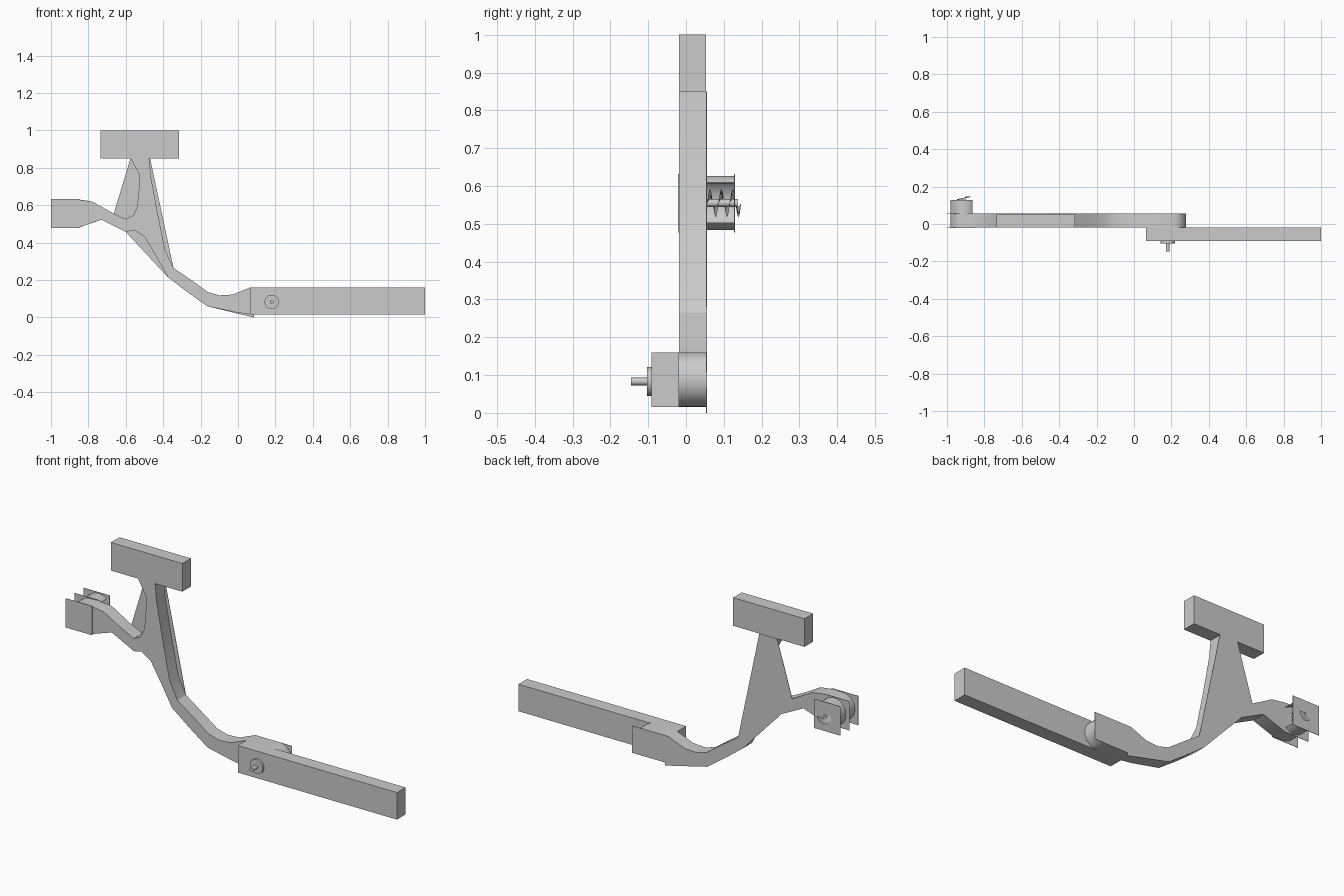
import bpy, bmesh
from math import sin, cos, pi, radians

if "Cube" in bpy.data.objects:
    bpy.data.objects.remove(bpy.data.objects["Cube"])

Y0, Y1 = -0.019, 0.053          # front and back of the main frame
HUB = (-0.91, 0.555)            # wheel centre in x, z
R = 0.072


def finish(name, bm, smooth=True):
    bmesh.ops.recalc_face_normals(bm, faces=bm.faces)
    me = bpy.data.meshes.new(name)
    bm.to_mesh(me)
    bm.free()
    ob = bpy.data.objects.new(name, me)
    bpy.context.collection.objects.link(ob)
    if smooth:
        bpy.ops.object.select_all(action='DESELECT')
        ob.select_set(True)
        bpy.context.view_layer.objects.active = ob
        bpy.ops.object.shade_smooth_by_angle(angle=radians(30))
    return ob


def prism(name, pts, ya, yb):
    """Extrude an x-z outline from ya to yb."""
    bm = bmesh.new()
    f = bm.faces.new([bm.verts.new((x, ya, z)) for x, z in pts])
    ext = bmesh.ops.extrude_face_region(bm, geom=[f])['geom']
    for v in ext:
        if isinstance(v, bmesh.types.BMVert):
            v.co.y = yb
    return finish(name, bm)


def box(name, x0, x1, ya, yb, z0, z1):
    return prism(name, [(x0, z0), (x1, z0), (x1, z1), (x0, z1)], ya, yb)


def arc(c, r, a0, a1, n=20):
    return [(c[0] + r * cos(radians(a0 + (a1 - a0) * i / n)),
             c[1] + r * sin(radians(a0 + (a1 - a0) * i / n))) for i in range(n + 1)]


def disc(name, c, r, ya, yb, n=32):
    return prism(name, arc(c, r, 0, 360 * (n - 1) / n, n - 1), ya, yb)


# Top pad and long front bar
box("top_pad", -0.735, -0.315, Y0, Y1, 0.85, 1.0)
box("long_bar", 0.063, 1.0, -0.091, Y0, 0.016, 0.16)

# Main frame, with rounded ends and an upright with hollowed sides
frame = arc((0.207, 0.088), R, -90, 90)
frame += [(0.065, 0.16), (-0.03, 0.122), (-0.1, 0.118), (-0.16, 0.135),
          (-0.25, 0.2), (-0.345, 0.265), (-0.39, 0.36), (-0.43, 0.56),
          (-0.465, 0.75), (-0.475, 0.85), (-0.575, 0.85), (-0.53, 0.77),
          (-0.527, 0.74), (-0.533, 0.64), (-0.54, 0.59), (-0.56, 0.545),
          (-0.6, 0.525), (-0.67, 0.558), (-0.78, 0.62), (-0.86, 0.63)]
frame += arc(HUB, R, 90, 270)
frame += [(-0.86, 0.478), (-0.73, 0.522), (-0.6, 0.457), (-0.555, 0.467),
          (-0.5, 0.43), (-0.44, 0.33), (-0.375, 0.215), (-0.27, 0.135),
          (-0.165, 0.06), (0.0, 0.025), (0.07, 0.016)]
prism("frame", frame, Y0, Y1)

# Flat back plate covering the whole outline, square at both ends
plate = [(0.28, 0.016), (0.28, 0.16), (0.065, 0.16), (-0.03, 0.122),
         (-0.1, 0.118), (-0.16, 0.135), (-0.345, 0.265), (-0.47, 0.85),
         (-0.575, 0.85), (-0.665, 0.553), (-0.78, 0.62), (-0.86, 0.632),
         (-1.0, 0.632), (-1.0, 0.477), (-0.86, 0.477), (-0.73, 0.522),
         (-0.6, 0.457), (-0.375, 0.215), (-0.165, 0.06), (0.0, 0.02),
         (0.085, 0.0), (0.085, 0.016)]
prism("back_plate", plate, Y1, Y1 + 0.002)

# Square plates on the front and the far side of the wheel
for name, y in (("front_wheel_plate", Y0 - 0.002), ("outer_wheel_plate", 0.127)):
    box(name, -1.0, -0.845, y, y + 0.002, 0.477, 0.632)

# Wheel shell, open towards the frame
prism("wheel_shell", arc(HUB, R, 49, 311, 32) + arc(HUB, R - 0.003, 311, 49, 32),
      Y1 + 0.002, 0.127)

# Screw in the wheel: shaft and helical thread
disc("screw_shaft", HUB, 0.01, Y1, 0.136, 20)
bm = bmesh.new()
prev = None
turns, steps = 3, 24
for i in range(turns * steps + 1):
    a = 2 * pi * i / steps
    y = 0.056 + 0.09 * i / (turns * steps)
    cur = [bm.verts.new((HUB[0] + r * cos(a), y, HUB[1] + r * sin(a)))
           for r in (0.009, 0.037)]
    if prev:
        bm.faces.new((prev[0], prev[1], cur[1], cur[0]))
    prev = cur
finish("screw_thread", bm)

# Pivot knob on the bar
disc("knob_disc", (0.18, 0.083), 0.038, -0.103, -0.091)
disc("knob_pin", (0.18, 0.083), 0.01, -0.146, -0.103, 20)
